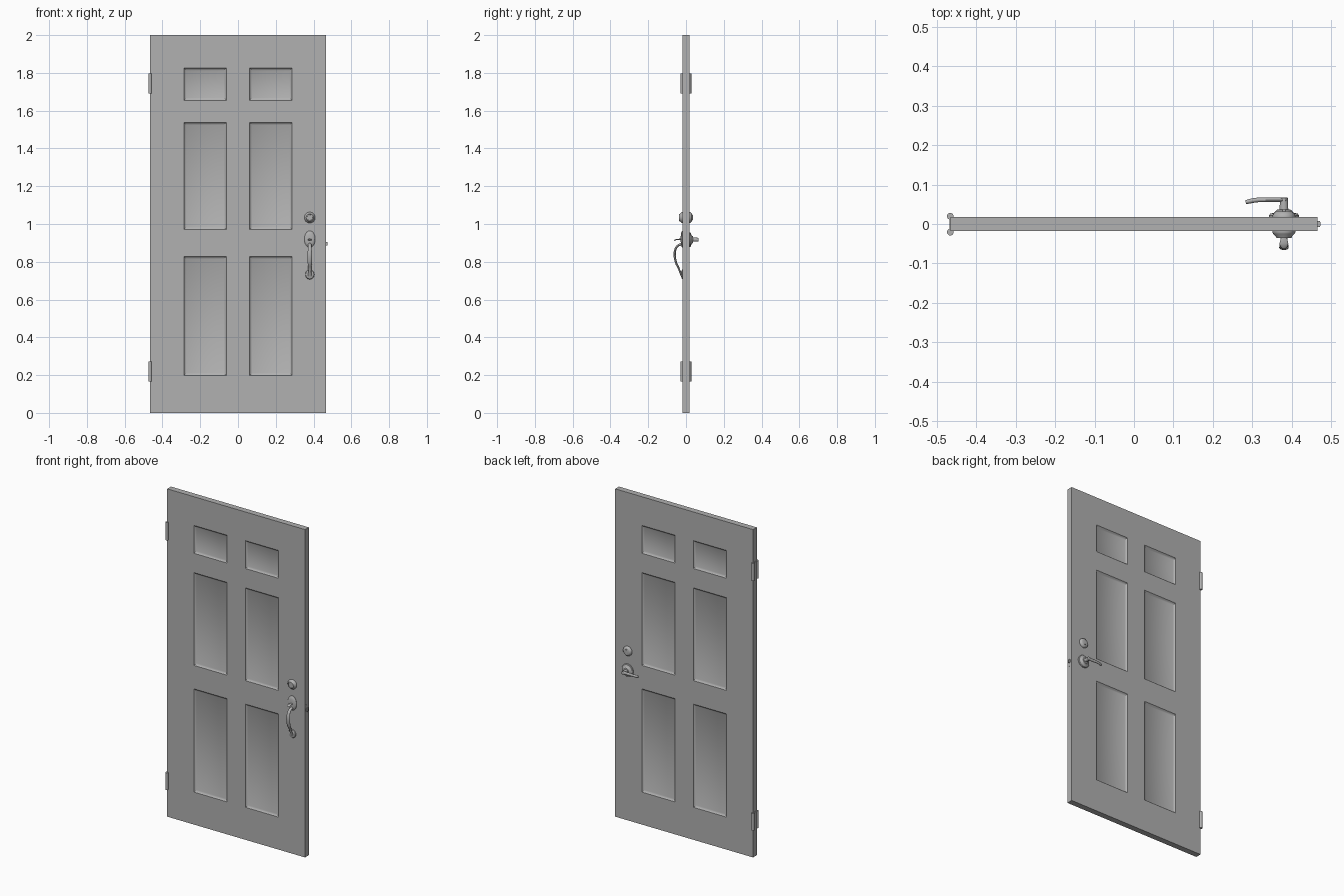
import bpy, bmesh, math
from mathutils import Vector

if "Cube" in bpy.data.objects:
    bpy.data.objects.remove(bpy.data.objects["Cube"])

T = 0.018          # half thickness of the door
HX = 0.38          # x of the lock hardware


def finish(name, bm):
    bmesh.ops.recalc_face_normals(bm, faces=bm.faces[:])
    me = bpy.data.meshes.new(name)
    bm.to_mesh(me)
    bm.free()
    ob = bpy.data.objects.new(name, me)
    bpy.context.collection.objects.link(ob)
    return ob


def loft(bm, rings):
    """Skin a list of closed vertex rings and cap both ends."""
    n = len(rings[0])
    for a, b in zip(rings, rings[1:]):
        for i in range(n):
            j = (i + 1) % n
            bm.faces.new((a[i], a[j], b[j], b[i]))
    bm.faces.new(rings[0])
    bm.faces.new(rings[-1])


def turned(name, profile, cz, side, sx=1.0, sz=1.0, n=32):
    """Turned part along y: profile of (radius, distance from y = 0)."""
    bm = bmesh.new()
    rings = []
    for r, d in profile:
        rings.append([bm.verts.new((HX + r * sx * math.cos(2 * math.pi * i / n), side * d,
                                    cz + r * sz * math.sin(2 * math.pi * i / n))) for i in range(n)])
    loft(bm, rings)
    return finish(name, bm)


def sweep(name, pts, wide, steps=5, n=14):
    """Oval bar: points (x, y, z, half width along 'wide', half thickness)."""
    path = []
    for k in range(len(pts) - 1):
        p = [Vector(pts[min(max(k + o, 0), len(pts) - 1)]) for o in (-1, 0, 1, 2)]
        for s in range(steps):
            t = s / steps
            path.append(0.5 * (2 * p[1] + (p[2] - p[0]) * t
                               + (2 * p[0] - 5 * p[1] + 4 * p[2] - p[3]) * t ** 2
                               + (3 * p[1] - p[0] - 3 * p[2] + p[3]) * t ** 3))
    path.append(Vector(pts[-1]))
    bm, rings, w = bmesh.new(), [], Vector(wide)
    for k, q in enumerate(path):
        tan = (path[min(k + 1, len(path) - 1)] - path[max(k - 1, 0)]).to_3d().normalized()
        side = tan.cross(w).normalized()
        c = q.to_3d()
        rings.append([bm.verts.new(c + w * q[3] * math.cos(2 * math.pi * i / n)
                                   + side * q[4] * math.sin(2 * math.pi * i / n)) for i in range(n)])
    loft(bm, rings)
    return finish(name, bm)


def box(name, lo, hi, bevel=0.0):
    bm = bmesh.new()
    bmesh.ops.create_cube(bm, size=1)
    for v in bm.verts:
        v.co = Vector([l + (c + 0.5) * (h - l) for c, l, h in zip(v.co, lo, hi)])
    if bevel:
        bmesh.ops.bevel(bm, geom=bm.edges[:], offset=bevel, segments=2, affect='EDGES')
    return finish(name, bm)


# door slab with six moulded panels on each face
xs = [-0.465, -0.286, -0.062, 0.062, 0.286, 0.465]
zs = [0, 0.198, 0.828, 0.971, 1.537, 1.655, 1.825, 2.0]
bm = bmesh.new()
panels, grids = [], []
for y in (-T, T):
    g = [[bm.verts.new((x, y, z)) for z in zs] for x in xs]
    grids.append(g)
    for i in range(len(xs) - 1):
        for j in range(len(zs) - 1):
            f = bm.faces.new((g[i][j], g[i + 1][j], g[i + 1][j + 1], g[i][j + 1]))
            if i in (1, 3) and j in (1, 3, 5):
                panels.append(f)
a, b = grids
for i in range(len(xs) - 1):
    for j in (0, -1):
        bm.faces.new((a[i][j], a[i + 1][j], b[i + 1][j], b[i][j]))
for j in range(len(zs) - 1):
    for i in (0, -1):
        bm.faces.new((a[i][j], a[i][j + 1], b[i][j + 1], b[i][j]))
bmesh.ops.recalc_face_normals(bm, faces=bm.faces[:])
for width, depth in ((0.003, -0.003), (0.015, -0.006)):
    bmesh.ops.inset_individual(bm, faces=panels, thickness=width, depth=depth)
finish("door_slab", bm)

# hinges: a leaf on the edge and a barrel on each face
for name, z0, z1 in (("lower", 0.167, 0.272), ("upper", 1.69, 1.798)):
    box(name + "_hinge_leaf", (-0.468, -0.02, z0), (-0.463, 0.02, z1))
    for side, y in (("front", -0.0205), ("back", 0.0195)):
        bpy.ops.mesh.primitive_cylinder_add(vertices=20, radius=0.0085, depth=z1 - z0,
                                            location=(-0.4655, y, (z0 + z1) / 2))
        bpy.context.object.name = name + "_hinge_barrel_" + side

# deadbolt: keyed cylinder in front, thumb turn behind
rose = [(0.029, 0.015), (0.029, 0.021), (0.027, 0.025), (0.021, 0.031)]
turned("deadbolt_front", rose + [(0.019, 0.036), (0.016, 0.036), (0.015, 0.034)], 1.034, -1)
box("key_slot", (HX - 0.0015, -0.0348, 1.027), (HX + 0.0015, -0.033, 1.041))
turned("deadbolt_back", rose + [(0.018, 0.032)], 1.034, 1)
box("thumb_turn", (HX - 0.005, 0.03, 1.018), (HX + 0.005, 0.037, 1.05), 0.002)

# front grip: oval plates, curved pull and thumb latch
plate = [(1.0, 0.015), (1.0, 0.020), (0.9, 0.024), (0.6, 0.027), (0.3, 0.028)]
turned("upper_plate", plate, 0.92, -1, 0.029, 0.044)
turned("lower_plate", [(r, d - 0.002) for r, d in plate], 0.733, -1, 0.024, 0.026)
sweep("pull_handle", [(HX, -0.022, 0.893, 0.009, 0.007), (HX, -0.042, 0.886, 0.009, 0.006),
                      (HX, -0.056, 0.866, 0.010, 0.006), (HX, -0.060, 0.835, 0.012, 0.006),
                      (HX, -0.053, 0.796, 0.011, 0.006), (HX, -0.039, 0.767, 0.009, 0.005),
                      (HX, -0.031, 0.745, 0.008, 0.005), (HX, -0.022, 0.725, 0.010, 0.006)], (1, 0, 0))
sweep("thumb_latch", [(HX, -0.020, 0.918, 0.006, 0.004), (HX, -0.036, 0.919, 0.008, 0.003),
                      (HX, -0.050, 0.918, 0.011, 0.003), (HX, -0.059, 0.914, 0.008, 0.003),
                      (HX, -0.062, 0.912, 0.003, 0.002)], (1, 0, 0))

# back lever: round rose, stem and bent lever
turned("lever_rose", [(0.038, 0.015), (0.038, 0.022), (0.035, 0.026), (0.024, 0.029),
                      (0.018, 0.036), (0.011, 0.037), (0.010, 0.066), (0.008, 0.067)], 0.917, 1)
sweep("lever", [(0.385, 0.061, 0.917, 0.010, 0.006), (0.35, 0.061, 0.918, 0.009, 0.006),
                (0.315, 0.061, 0.918, 0.008, 0.006), (0.295, 0.058, 0.917, 0.008, 0.006),
                (0.283, 0.055, 0.916, 0.007, 0.005)], (0, 0, 1))

# latch and its plate on the door edge
box("latch_plate", (0.46, -0.012, 0.865), (0.4655, 0.012, 0.927))
box("latch_bolt", (0.46, -0.007, 0.885), (0.473, 0.007, 0.906), 0.002)

# darker grey for every part, smooth shading with sharp edges kept
grey = bpy.data.materials.new("dark_grey")
grey.diffuse_color = (0.44, 0.44, 0.44, 1)
grey.use_nodes = True
grey.node_tree.nodes["Principled BSDF"].inputs["Base Color"].default_value = grey.diffuse_color
for ob in bpy.data.objects:
    ob.data.materials.append(grey)
    ob.select_set(True)
    bpy.context.view_layer.objects.active = ob
bpy.ops.object.shade_smooth_by_angle(angle=math.radians(35))
